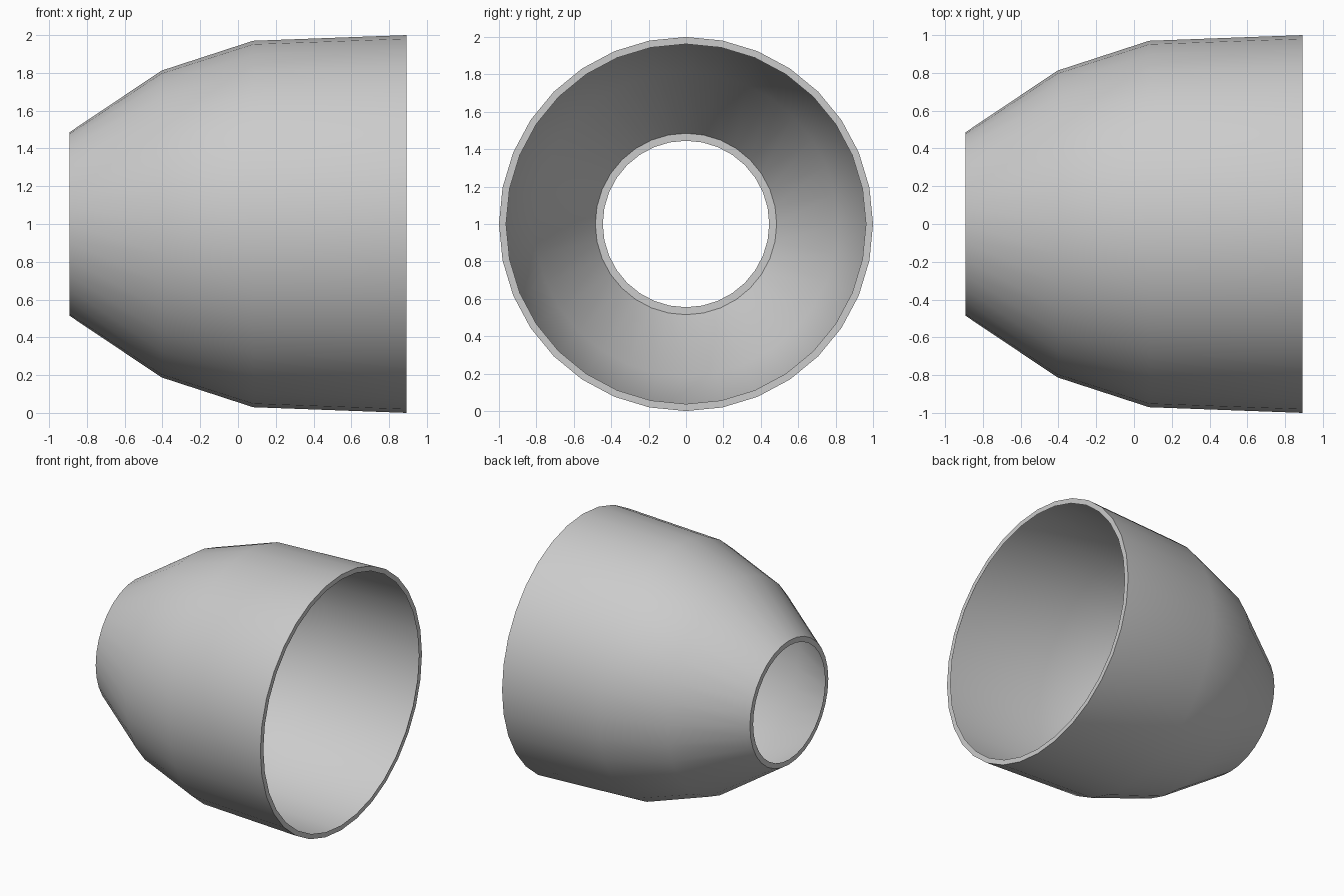
import bpy, bmesh, math

cube = bpy.data.objects.get("Cube")
if cube:
    bpy.data.objects.remove(cube, do_unlink=True)

SIDES = 32

# Plain grey material
grey = bpy.data.materials.new("light_grey")
grey.use_nodes = True
colour = (0.6, 0.6, 0.6, 1.0)
grey.diffuse_color = colour
grey.node_tree.nodes["Principled BSDF"].inputs["Base Color"].default_value = colour

# Profile as (x, radius): narrow lip, tapered wall, wide lip
profile = [(-0.893, 0.445), (-0.893, 0.485), (-0.405, 0.812),
           (0.08, 0.97), (0.893, 1.0), (0.893, 0.962)]

# Revolve the profile round the x axis into a thin open shell
bm = bmesh.new()
rings = []
for x, radius in profile:
    angles = [math.tau * i / SIDES for i in range(SIDES)]
    rings.append([bm.verts.new((x, radius * math.cos(a), 1 + radius * math.sin(a)))
                  for a in angles])
for a, b in zip(rings, rings[1:]):
    for i in range(SIDES):
        j = (i + 1) % SIDES
        bm.faces.new((a[i], b[i], b[j], a[j]))
bm.normal_update()

# Turn the wall outward
wall = max(bm.faces, key=lambda f: f.calc_area())
centre = wall.calc_center_median()
if wall.normal.y * centre.y + wall.normal.z * (centre.z - 1) < 0:
    bmesh.ops.reverse_faces(bm, faces=bm.faces[:])

mesh = bpy.data.meshes.new("tapered_shell")
bm.to_mesh(mesh)
bm.free()
mesh.materials.append(grey)
shell = bpy.data.objects.new("tapered_shell", mesh)
bpy.context.collection.objects.link(shell)

# Smooth wall with crisp lips
bpy.ops.object.select_all(action="DESELECT")
shell.select_set(True)
bpy.context.view_layer.objects.active = shell
bpy.ops.object.shade_smooth_by_angle(angle=math.radians(30))
